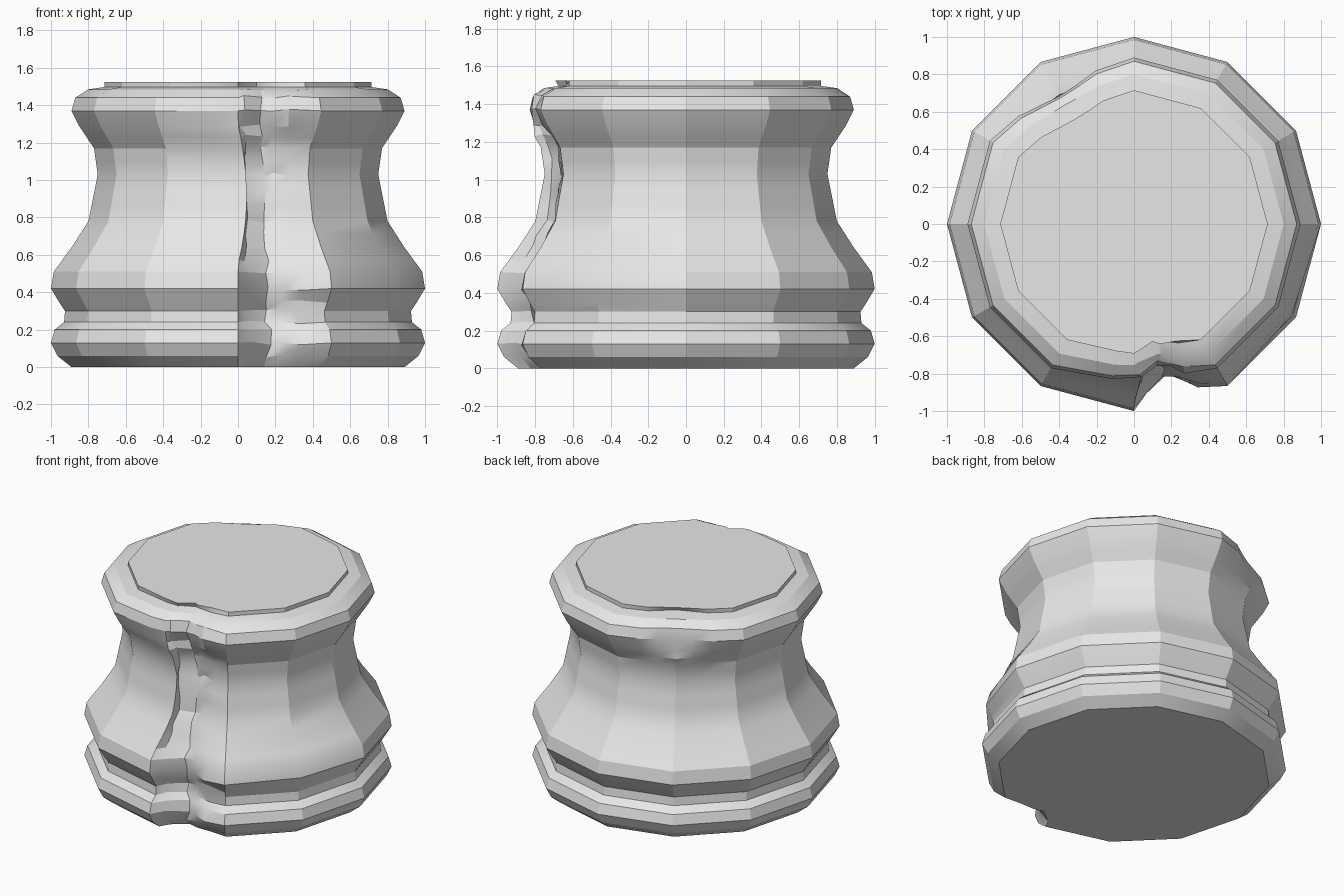
import bpy, bmesh, math, random

if "Cube" in bpy.data.objects:
    bpy.data.objects.remove(bpy.data.objects["Cube"])

random.seed(4)

# Lathe profile of the plinth: radius, height
PROFILE = [(0.89, 0), (0.965, 0.06), (1.0, 0.13), (0.98, 0.20), (0.93, 0.24), (0.925, 0.30),
           (0.955, 0.345), (1.0, 0.42), (0.985, 0.51), (0.89, 0.64), (0.80, 0.78),
           (0.75, 1.03), (0.77, 1.17), (0.85, 1.29), (0.89, 1.37), (0.87, 1.44),
           (0.80, 1.485), (0.715, 1.497), (0.715, 1.525)]

# Extra rows let the damage break up unevenly
rows = [PROFILE[0]]
for (r0, z0), (r1, z1) in zip(PROFILE, PROFILE[1:]):
    n = max(1, round((z1 - z0) / 0.075))
    rows += [(r0 + (r1 - r0) * i / n, z0 + (z1 - z0) * i / n) for i in range(1, n + 1)]

# Twelve sides, plus extra columns at the front crack and the rear rim chip
CRACK = {-86.5: 0.55, -78.5: 1.0, -74.5: 0.75, -68.5: 0.3}
REAR = {104: 0.15, 112: 0.6, 120: 1.0, 128: 0.6, 137: 0.15}
angles = sorted({-180 + 30 * i for i in range(12)} | set(CRACK) | set(REAR) | {-98})


def chord(r, deg):
    """Radius on the straight side of a twelve-sided ring."""
    m = deg % 30
    return r * math.cos(math.radians(15)) / math.cos(math.radians(m - 15))


def bump(z, a, b):
    """Smooth 0-1-0 weight between two heights."""
    return math.sin(math.pi * (z - a) / (b - a)) if a < z < b else 0.0


def point(r, z, a):
    rad, deg, zz = chord(r, a), a, z
    rim = bump(z, 1.22, 1.56)
    if a in CRACK:
        depth = 0.06 + 0.32 * max(0, r - 0.75)
        rad -= CRACK[a] * depth + random.uniform(-0.012, 0.012)
        # the groove leans: further left near the top rim
        deg += random.uniform(-1.3, 1.3) - (2.0 if z > 1.25 else 0)
        if 0 < z < 1.49:
            zz += random.uniform(-0.012, 0.012)
    elif a == -90:
        rad -= 0.07 * rim
        deg += 3.5 * bump(z, 0.55, 1.3)
    elif a == -98:
        rad -= 0.03 * rim
    elif a == -30:
        rad -= 0.035 * bump(z, 0.3, 0.75)
    if a in REAR:
        rad -= 0.10 * REAR[a] * rim
        if z > 1.49:
            rad -= 0.04 * REAR[a]
    t = math.radians(deg)
    return (rad * math.cos(t), rad * math.sin(t), zz)


# Stone plinth body
bm = bmesh.new()
rings = [[bm.verts.new(point(r, z, a)) for a in angles] for r, z in rows]
n = len(angles)
for low, high in zip(rings, rings[1:]):
    for i in range(n):
        j = (i + 1) % n
        bm.faces.new((low[i], low[j], high[j], high[i]))
bm.faces.new(rings[-1])
bm.faces.new(rings[0][::-1])
bmesh.ops.recalc_face_normals(bm, faces=bm.faces)

mesh = bpy.data.meshes.new("column_plinth")
bm.to_mesh(mesh)
bm.free()
plinth = bpy.data.objects.new("column_plinth", mesh)
bpy.context.collection.objects.link(plinth)

stone = bpy.data.materials.new("pale grey stone")
stone.diffuse_color = (0.8, 0.8, 0.8, 1)
stone.use_nodes = True
stone.node_tree.nodes["Principled BSDF"].inputs["Base Color"].default_value = stone.diffuse_color
mesh.materials.append(stone)

# Smooth mouldings with crisp upright edges
bpy.context.view_layer.objects.active = plinth
plinth.select_set(True)
bpy.ops.object.shade_smooth_by_angle(angle=math.radians(24))
